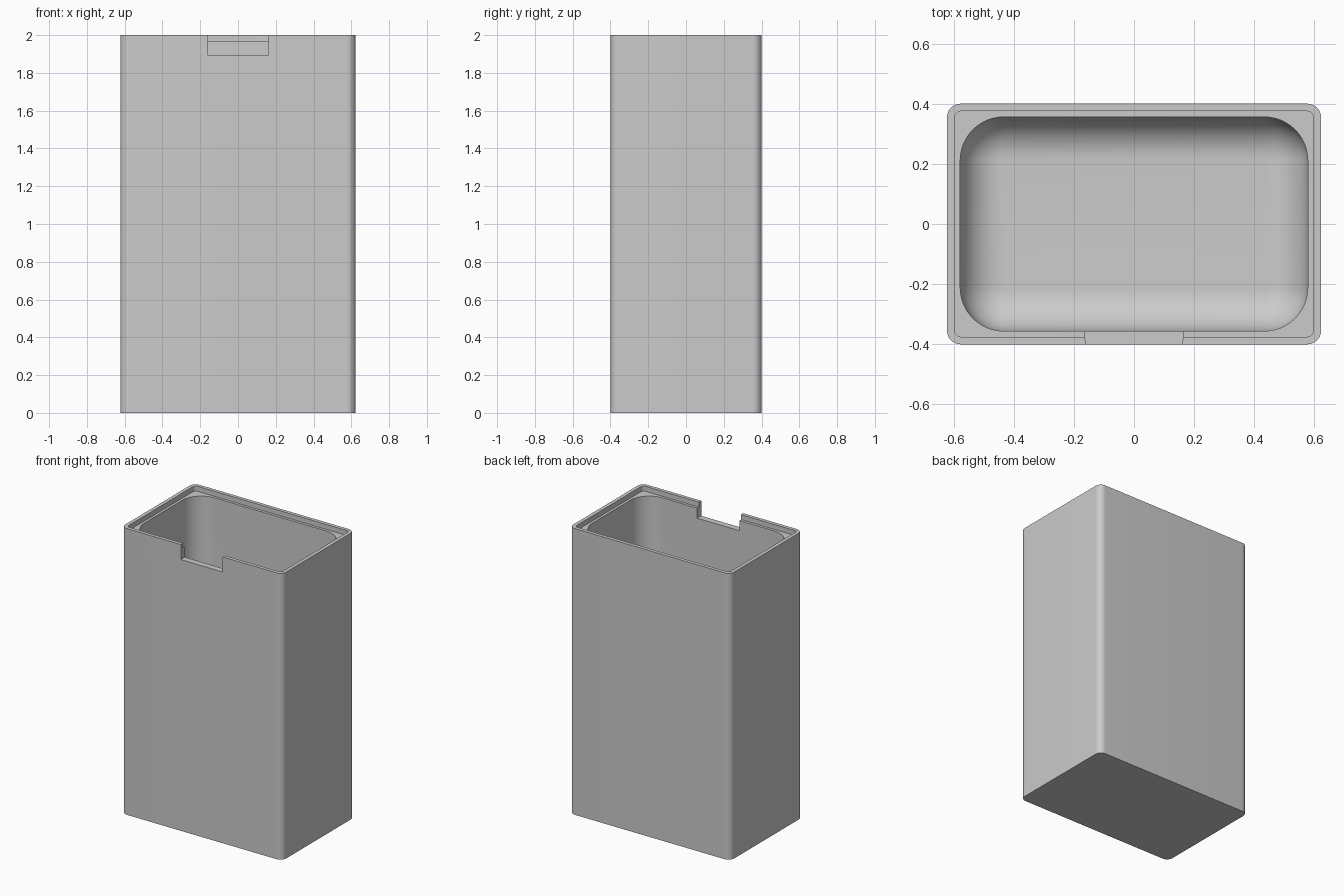
import bpy
import bmesh
from math import sin, cos, pi

cube = bpy.data.objects.get("Cube")
if cube:
    bpy.data.objects.remove(cube, do_unlink=True)

grey = bpy.data.materials.new("plain grey")
grey.use_nodes = True
colour = (0.6, 0.6, 0.6, 1)
grey.diffuse_color = colour
grey.node_tree.nodes["Principled BSDF"].inputs["Base Color"].default_value = colour

HEIGHT = 2.0
STEPS = 12          # segments per rounded corner


def ring(bm, hx, hy, r, z):
    """Rounded rectangle of vertices at height z."""
    verts = []
    for k, (sx, sy) in enumerate([(1, 1), (-1, 1), (-1, -1), (1, -1)]):
        for i in range(STEPS + 1):
            a = (k + i / STEPS) * pi / 2
            verts.append(bm.verts.new((sx * (hx - r) + r * cos(a),
                                       sy * (hy - r) + r * sin(a), z)))
    return verts


def make_object(name, bm):
    bmesh.ops.recalc_face_normals(bm, faces=bm.faces)
    mesh = bpy.data.meshes.new(name)
    bm.to_mesh(mesh)
    bm.free()
    mesh.materials.append(grey)
    obj = bpy.data.objects.new(name, mesh)
    bpy.context.collection.objects.link(obj)
    return obj


# Container: outer wall, rim, lid ledge, then cavity with a filleted floor
LEDGE, FLOOR, FILLET = 1.965, 0.045, 0.14
CAV_X, CAV_Y, CAV_R = 0.578, 0.356, 0.145
bm = bmesh.new()
rings = [ring(bm, 0.622, 0.4, 0.045, 0),
         ring(bm, 0.622, 0.4, 0.045, HEIGHT),
         ring(bm, 0.596, 0.375, 0.02, HEIGHT),
         ring(bm, 0.596, 0.375, 0.02, LEDGE),
         ring(bm, CAV_X, CAV_Y, CAV_R, LEDGE)]
for i in range(STEPS + 1):
    a = i / STEPS * pi / 2
    inset = FILLET * (1 - cos(a))
    rings.append(ring(bm, CAV_X - inset, CAV_Y - inset, CAV_R - inset,
                      FLOOR + FILLET * (1 - sin(a))))
for low, high in zip(rings, rings[1:]):
    for i in range(len(low)):
        j = (i + 1) % len(low)
        bm.faces.new((low[i], low[j], high[j], high[i]))
bm.faces.new(rings[0])
bm.faces.new(rings[-1])
container = make_object("container", bm)

# Notch in the front rim, flaring slightly inwards
bm = bmesh.new()
outline = [(-0.159, -0.43), (0.159, -0.43), (0.168, -0.3), (-0.168, -0.3)]
base = bm.faces.new([bm.verts.new((x, y, 1.895)) for x, y in outline])
top = bmesh.ops.extrude_face_region(bm, geom=[base])["geom"]
bmesh.ops.translate(bm, vec=(0, 0, 0.2),
                    verts=[v for v in top if isinstance(v, bmesh.types.BMVert)])
cutter = make_object("notch_cutter", bm)
cutter.hide_render = True

cut = container.modifiers.new("notch", 'BOOLEAN')
cut.operation = 'DIFFERENCE'
cut.solver = 'EXACT'
cut.object = cutter
bpy.context.view_layer.objects.active = container
container.select_set(True)
bpy.ops.object.modifier_apply(modifier=cut.name)
bpy.data.objects.remove(cutter, do_unlink=True)

# Smooth rounded corners, sharp rims
bpy.ops.object.shade_smooth_by_angle(angle=pi / 6)
